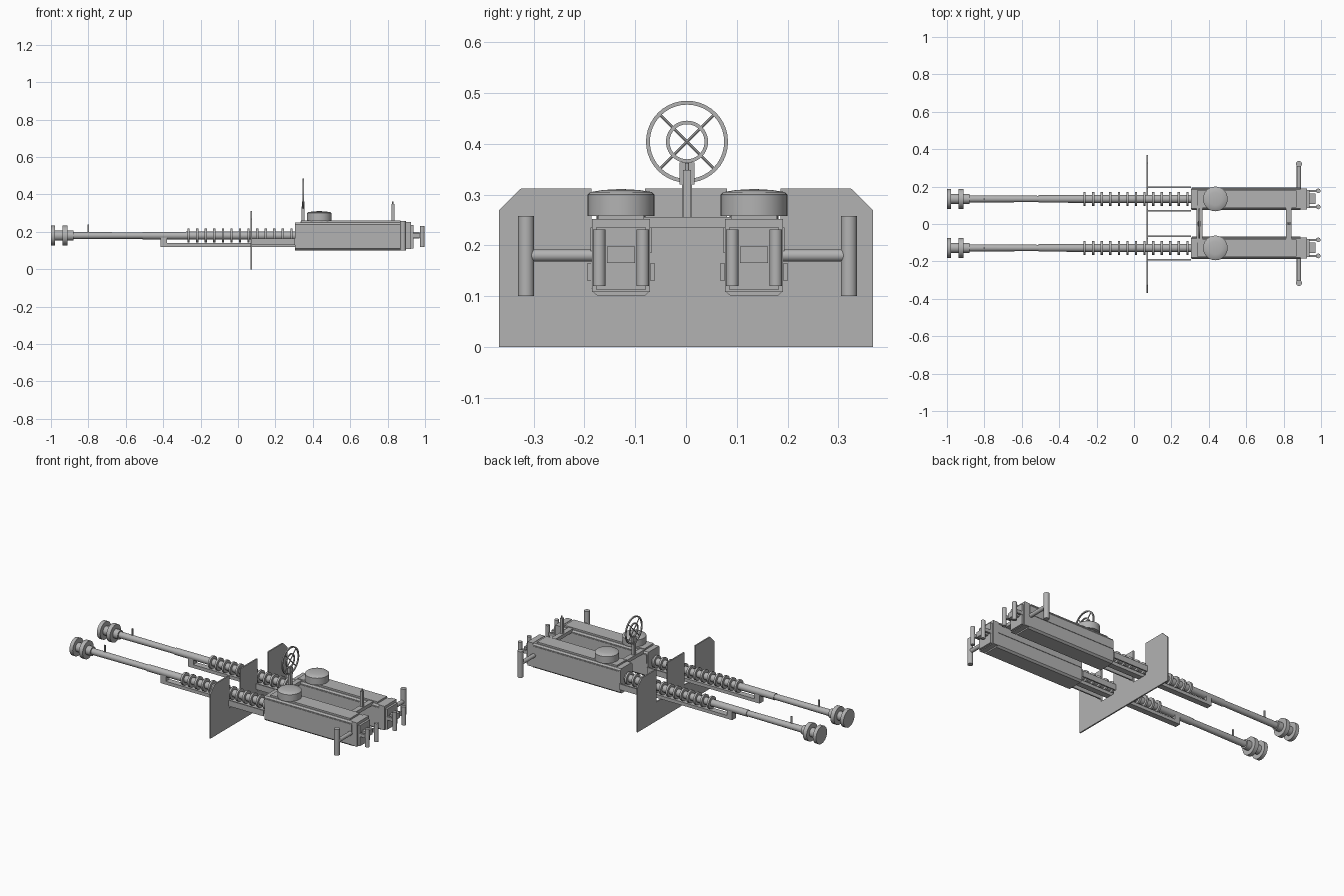
import bpy, bmesh, math
from mathutils import Vector

if "Cube" in bpy.data.objects:
    bpy.data.objects.remove(bpy.data.objects["Cube"], do_unlink=True)

metal = bpy.data.materials.new("gun grey")
metal.use_nodes = True
GREY = (0.45, 0.45, 0.45, 1)
metal.diffuse_color = GREY
metal.node_tree.nodes["Principled BSDF"].inputs["Base Color"].default_value = GREY

AXIS_Z = 0.18      # bore height
CENTRE = 0.003     # mid plane between the guns
SPACING = 0.131    # half distance between the guns


def finish(name, bm, smooth=False):
    bmesh.ops.remove_doubles(bm, verts=bm.verts, dist=1e-5)
    bmesh.ops.recalc_face_normals(bm, faces=bm.faces)
    mesh = bpy.data.meshes.new(name)
    bm.to_mesh(mesh)
    bm.free()
    mesh.materials.append(metal)
    ob = bpy.data.objects.new(name, mesh)
    bpy.context.scene.collection.objects.link(ob)
    if smooth:
        bpy.ops.object.select_all(action='DESELECT')
        ob.select_set(True)
        bpy.context.view_layer.objects.active = ob
        bpy.ops.object.shade_smooth_by_angle(angle=math.radians(35))
    return ob


def box(name, x, y, z):
    """Box from (min, max) pairs."""
    bm = bmesh.new()
    bmesh.ops.create_cube(bm, size=1)
    for v in bm.verts:
        v.co = [p[0] + (p[1] - p[0]) * (c + 0.5) for p, c in zip((x, y, z), v.co)]
    return finish(name, bm)


def lathe(name, origin, axis, profile, segments=24):
    """Revolve (distance along axis, radius) points."""
    bm = bmesh.new()
    turn = Vector((0, 0, 1)).rotation_difference(Vector(axis))
    pts = [Vector(origin) + turn @ Vector((r, 0, d)) for d, r in profile]
    verts = [bm.verts.new(p) for p in pts]
    edges = [bm.edges.new(pair) for pair in zip(verts, verts[1:])]
    bmesh.ops.spin(bm, geom=verts + edges, cent=origin, axis=axis,
                   angle=math.tau, steps=segments)
    return finish(name, bm, True)


def rod(name, start, end, radius, segments=16):
    a, b = Vector(start), Vector(end)
    length = (b - a).length
    return lathe(name, a, (b - a).normalized(),
                 [(0, 0), (0, radius), (length, radius), (length, 0)], segments)


def extrude(name, outline, x0, x1):
    """Extrude a (y, z) outline along x."""
    bm = bmesh.new()
    face = bm.faces.new([bm.verts.new((x0, y, z)) for y, z in outline])
    out = bmesh.ops.extrude_face_region(bm, geom=[face])
    bmesh.ops.translate(bm, vec=(x1 - x0, 0, 0),
                        verts=[g for g in out["geom"] if isinstance(g, bmesh.types.BMVert)])
    return finish(name, bm)


def ring(name, centre, radius, thickness):
    """Ring standing in the yz plane."""
    t = thickness
    return lathe(name, centre, (1, 0, 0),
                 [(-t, radius - t), (-t, radius + t), (t, radius + t),
                  (t, radius - t), (-t, radius - t)], 40)


def gun(side, label):
    yc = CENTRE + side * SPACING

    def part(name):
        return label + "_" + name

    def span(half):
        return (yc - half, yc + half)

    # Barrel with double-disc muzzle
    lathe(part("barrel"), (0, yc, AXIS_Z), (1, 0, 0), [
        (-1, 0), (-1, .053), (-.978, .053), (-.978, .027), (-.937, .027),
        (-.937, .053), (-.912, .053), (-.912, .027), (-.88, .027), (-.88, .019),
        (-.51, .017), (-.51, .02), (.31, .022), (.31, 0)])
    # Cooling fins
    for i in range(13):
        x = -.27 + i * .0458
        rod(part("cooling_fin"), (x, yc, AXIS_Z), (x + .012, yc, AXIS_Z), .037, 24)
    box(part("front_sight"), (-.804, -.796), span(.003), (.195, .24))

    # Lower support bar and shield rails
    box(part("support_bar"), (-.415, .31), span(.018), (.12, .14))
    box(part("support_bracket"), (-.415, -.38), span(.018), (.12, .172))
    for s in (-1, 1):
        y = yc + s * .062
        box(part("shield_rail"), (.07, .305), (y - .004, y + .004), (.13, .165))

    # Receiver with chamfered edges, lid and rear blocks
    half = [(.046, .1), (.057, .11), (.057, .24), (.05, .25)]
    outline = [(yc + y, z) for y, z in half] + [(yc - y, z) for y, z in reversed(half)]
    extrude(part("receiver"), outline, .305, .895)
    box(part("receiver_lid"), (.337, .87), span(.045), (.245, .26))
    box(part("receiver_side_strip"), (.31, .89), span(.06), (.185, .235))
    box(part("rear_block"), (.89, .925), span(.057), (.108, .252))
    box(part("rear_plate"), (.92, .938), span(.048), (.112, .236))

    # Round drum with domed top
    lathe(part("drum"), (.435, yc, 0), (0, 0, 1), [
        (.24, 0), (.24, .048), (.258, .048), (.258, .066), (.3, .066),
        (.305, .06), (.309, .035), (.311, 0)], 32)

    # Paired spade grips and trigger block
    box(part("trigger_block"), (.93, .97), span(.028), (.165, .198))
    for s in (-1, 1):
        y = yc + s * .043
        box(part("grip_arm"), (.93, .985), (y - .006, y + .006), (.17, .19))
        rod(part("spade_grip"), (.985, y, .12), (.985, y, .231), .0125)

    # Outer carrying handle
    y = CENTRE + side * .318
    rod(part("handle_bar"), (.882, yc + side * .05, AXIS_Z), (.882, y, AXIS_Z), .012)
    rod(part("handle_grip"), (.882, y, .1), (.882, y, .258), .016)


gun(-1, "right")
gun(1, "left")

# Shield with two slots open at the top
corner = [(.368, 0), (.368, .27), (.325, .312)]
slot = [(.186, .312), (.186, .115), (.081, .115), (.081, .312)]
edge = corner + slot
extrude("shield", edge + [(-y, z) for y, z in reversed(edge)], .066, .074)

# Cross plates joining the guns
box("front_cross_plate", (.335, .365), (-.1, .1), (.235, .256))
box("rear_cross_plate", (.812, .842), (-.1, .1), (.235, .256))

# Ring sight on its bracket
x, z = .348, .404
box("ring_sight_post", (x - .008, x + .008), (-.008, .012), (.25, .335))
box("ring_sight_bracket", (x - .007, x + .007), (-.013, .017), (.32, .363))
ring("outer_sight_ring", (x, .002, z), .077, .0038)
ring("inner_sight_ring", (x, .002, z), .038, .0035)
for a in (math.pi / 4, 3 * math.pi / 4):
    dy, dz = .076 * math.cos(a), .076 * math.sin(a)
    rod("sight_spoke", (x, .002 - dy, z - dz), (x, .002 + dy, z + dz), .003, 8)

# Rear aiming post
box("rear_sight_post", (.82, .836), (-.006, .01), (.25, .348))
rod("rear_sight_tip", (.828, .002, .345), (.828, .002, .362), .004, 12)
